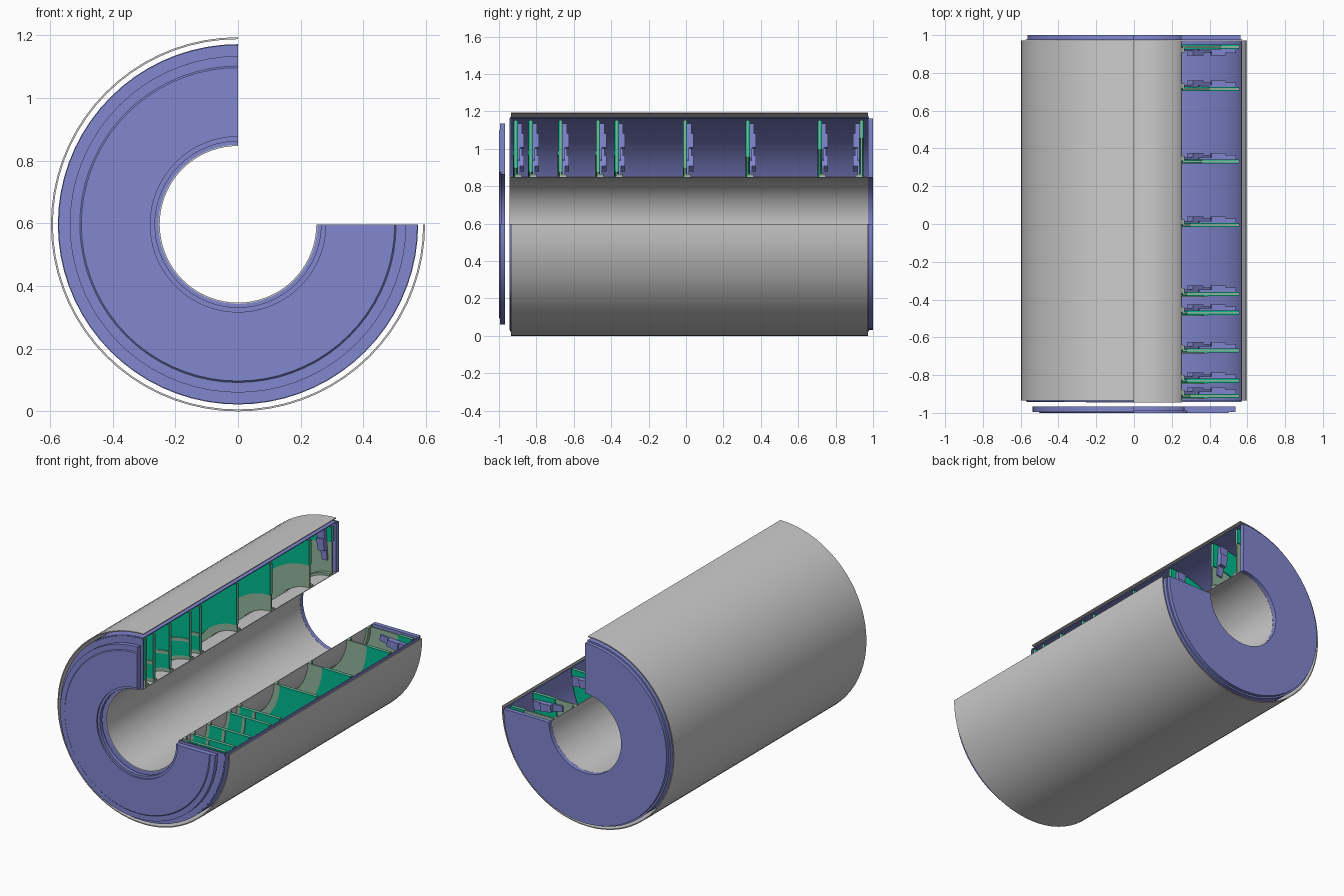
import bpy, bmesh, math

if "Cube" in bpy.data.objects:
    bpy.data.objects.remove(bpy.data.objects["Cube"])

CZ = 0.597                 # height of the barrel axis
START, SWEEP = 90, 270     # upper right quarter is cut away


def material(name, col):
    m = bpy.data.materials.new(name)
    m.diffuse_color = (*col, 1)
    m.use_nodes = True
    m.node_tree.nodes["Principled BSDF"].inputs["Base Color"].default_value = m.diffuse_color
    return m


BLUE = material("blue", (0.22, 0.24, 0.62))
GREEN = material("green", (0.0, 0.50, 0.27))
SAGE = material("sage", (0.28, 0.45, 0.33))


def revolve(name, profile, mat=None, start=START, sweep=SWEEP, step=5):
    """Sweep a closed (radius, y) profile round the barrel axis, with capped ends."""
    bm = bmesh.new()
    n = max(1, round(sweep / step))
    rings = []
    for i in range(n + 1):
        a = math.radians(start + sweep * i / n)
        rings.append([bm.verts.new((r * math.cos(a), y, CZ + r * math.sin(a)))
                      for r, y in profile])
    k = len(profile)
    for a, b in zip(rings, rings[1:]):
        for j in range(k):
            bm.faces.new((a[j], a[(j + 1) % k], b[(j + 1) % k], b[j]))
    bm.faces.new(rings[0])
    bm.faces.new(rings[-1][::-1])
    bmesh.ops.recalc_face_normals(bm, faces=bm.faces)
    me = bpy.data.meshes.new(name)
    bm.to_mesh(me)
    bm.free()
    ob = bpy.data.objects.new(name, me)
    bpy.context.collection.objects.link(ob)
    if mat:
        me.materials.append(mat)
    bpy.ops.object.select_all(action='DESELECT')
    ob.select_set(True)
    bpy.context.view_layer.objects.active = ob
    bpy.ops.object.shade_smooth_by_angle(angle=math.radians(30))
    return ob


def band(name, r0, r1, y0, y1, mat=None, **kw):
    return revolve(name, [(r0, y0), (r1, y0), (r1, y1), (r0, y1)], mat, **kw)


# concentric shells
band("outer_shell", 0.591, 0.597, -0.935, 0.972)
band("support_cylinder", 0.567, 0.573, -0.94, 0.972, BLUE)
band("inner_tube", 0.25, 0.254, -0.945, 0.972)

# stepped front cover, the bulkhead behind it, and the rear cover
revolve("front_cover", [(0.28, -1.0), (0.50, -1.0), (0.505, -0.995), (0.537, -0.995),
                        (0.537, -0.967), (0.265, -0.967), (0.265, -0.99), (0.28, -0.99)], BLUE)
band("front_bulkhead", 0.254, 0.567, -0.943, -0.935, BLUE)
revolve("rear_cover", [(0.25, 0.973), (0.575, 0.973), (0.575, 0.978), (0.565, 0.978),
                       (0.565, 1.0), (0.25, 1.0)], BLUE)

# discs: (y, inner radius of the green panel, side the blocks sit on)
discs = [(-0.91, 0.30, 1), (-0.83, 0.28, 1), (-0.67, 0.28, 1), (-0.47, 0.28, 1),
         (-0.37, 0.28, 1), (-0.005, 0.30, 1), (0.33, 0.36, 1), (0.715, 0.40, 1),
         (0.938, 0.46, -1)]
for i, (y, rg, s) in enumerate(discs, 1):
    band(f"disc_{i}_core", 0.256, 0.558, y - 0.005, y + 0.005, SAGE)
    for side, label in ((-s, "front"), (s, "back")):
        band(f"disc_{i}_{label}_panel", rg, 0.555, y + side * 0.005, y + side * 0.011, GREEN)
    if i < 6:
        band(f"disc_{i}_cooling_ring", 0.37, 0.39, y - s * 0.011, y - s * 0.016, SAGE)
    band(f"disc_{i}_inner_rim", 0.254, 0.268, y + s * 0.005, y + s * 0.03, SAGE)
    # radial service blocks stepped in height
    for j in range(8):
        a = START + 4 + j * (SWEEP - 14) / 7
        t = [(0.345, 0.011), (0.345, 0.022), (0.41, 0.022), (0.41, 0.045), (0.485, 0.045),
             (0.485, 0.034), (0.54, 0.034), (0.54, 0.011)]
        revolve(f"disc_{i}_service_block_{j + 1}", [(r, y + s * h) for r, h in t],
                BLUE, start=a, sweep=6, step=6)
